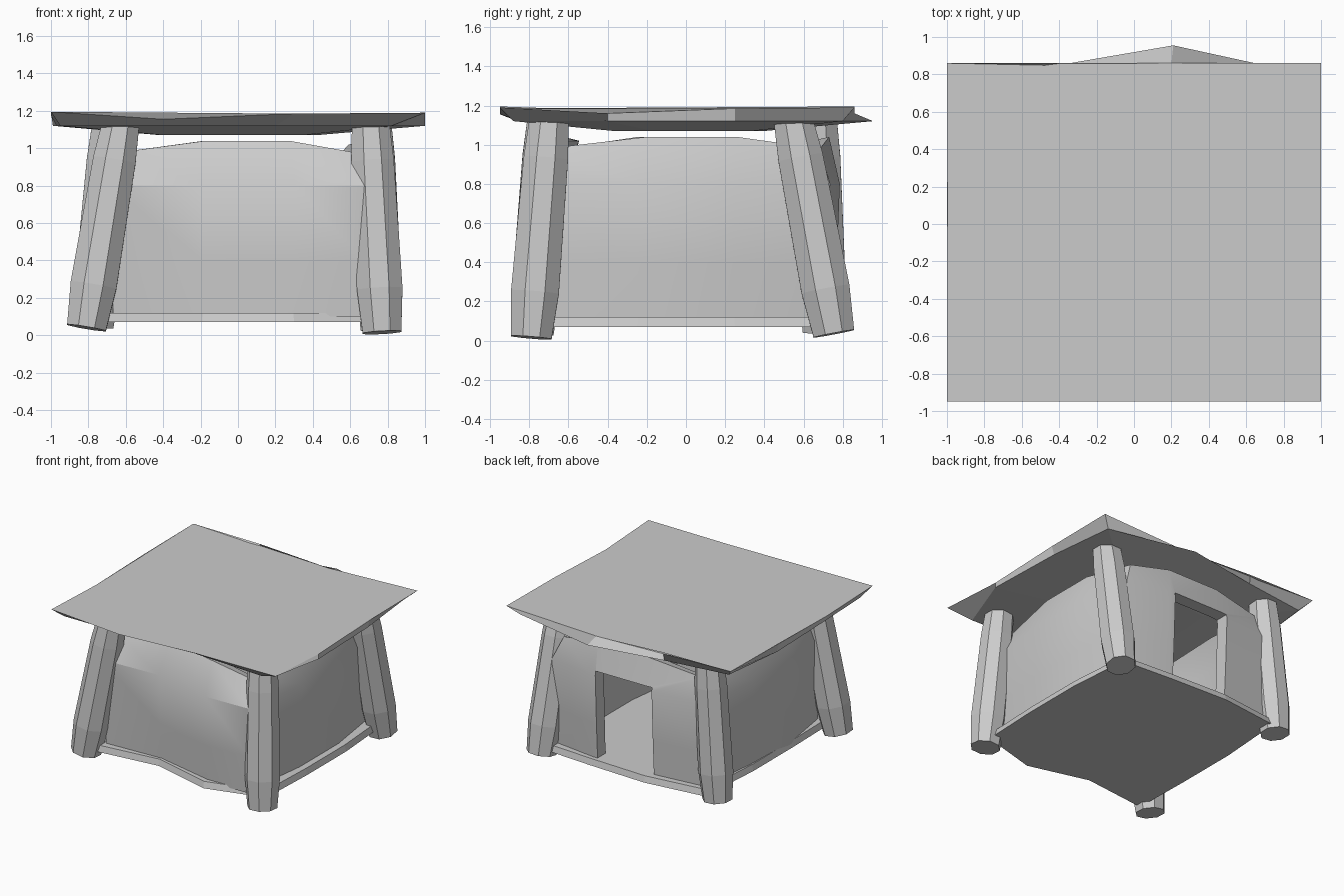
import bpy, bmesh
from math import cos, sin, pi
from mathutils import Vector

if "Cube" in bpy.data.objects:
    bpy.data.objects.remove(bpy.data.objects["Cube"])


def loft(name, rings, smooth=False, tube=False):
    """Skin a stack of equal-length rings; cap the ends, or join last to first for a tube."""
    bm = bmesh.new()
    vr = [[bm.verts.new(p) for p in r] for r in rings]
    n = len(rings[0])
    for a, b in zip(vr, vr[1:] + (vr[:1] if tube else [])):
        for i in range(n):
            j = (i + 1) % n
            bm.faces.new((a[i], a[j], b[j], b[i]))
    if not tube:
        bm.faces.new(vr[0][::-1])
        bm.faces.new(vr[-1])
    bmesh.ops.recalc_face_normals(bm, faces=bm.faces)
    me = bpy.data.meshes.new(name)
    bm.to_mesh(me)
    bm.free()
    ob = bpy.data.objects.new(name, me)
    bpy.context.collection.objects.link(ob)
    if smooth:
        bpy.ops.object.select_all(action='DESELECT')
        ob.select_set(True)
        bpy.context.view_layer.objects.active = ob
        bpy.ops.object.shade_smooth_by_angle(angle=0.48)
    return ob


def ring(outline, s, z, lift=0.0, dy=0.0):
    """Scaled outline at height z; non-corner points are lifted to arch the edge."""
    return [(x * s, y * s + dy, z + (lift if i % 3 else 0)) for i, (x, y) in enumerate(outline)]


# uneven floor slab, every third point is a corner
slab = [(.77, -.74), (.3, -.87), (-.19, -.74), (-.73, -.8),
        (-.74, -.32), (-.74, .2), (-.70, .76), (-.2, .82),
        (.3, .8), (.75, .77), (.79, .25), (.79, -.25)]
loft("floor_slab", [ring(slab, 1, .07), ring(slab, .985, .12)])

# open-topped hut walls: up the outside, over the arched rim, down the inside
plan = [(.67, -.82), (.3, -.83), (-.19, -.72), (-.68, -.74),
        (-.75, -.3), (-.73, .2), (-.68, .72), (-.2, .77),
        (.3, .77), (.67, .72), (.74, .25), (.74, -.25)]
walls = loft("hut_walls", [ring(plan, .98, .1), ring(plan, 1.0, .4), ring(plan, 1.02, .8),
                           ring(plan, .91, .98, .06, .03), ring(plan, .80, .96, .06, .03),
                           ring(plan, .88, .8), ring(plan, .85, .1)], True, True)

# back doorway
door_plan = [(-.24, .45), (.26, .45), (.26, 1.0), (-.24, 1.0)]
door = loft("door_cutter", [[(x, y, z) for x, y in door_plan] for z in (.05, .83)])
door.hide_render = True
door.hide_set(True)
m = walls.modifiers.new("doorway", 'BOOLEAN')
m.operation = 'DIFFERENCE'
m.solver = 'EXACT'
m.object = door


# leaning octagonal corner posts
def post(name, foot, head):
    a, b = Vector(foot), Vector(head)
    lean = (b - a) / (b.z - a.z)
    rings = []
    for t, r in ((0, .112), (.21, .132), (.83, .122), (1, .11)):
        c = a.lerp(b, t)
        pts = []
        for k in range(8):
            u = (k + .5) * pi / 4
            dx, dy = r * cos(u), r * sin(u)
            tilt = lean.x * dx + lean.y * dy if t < .9 else 0
            pts.append((c.x + dx, c.y + dy, c.z - tilt))
        rings.append(pts)
    return loft(name, rings)


post("front_left_post", (-.81, -.78, .04), (-.63, -.71, 1.12))
post("front_right_post", (.77, -.79, .015), (.71, -.70, 1.12))
post("back_right_post", (.76, .755, .035), (.72, .55, 1.12))
post("back_left_post", (-.77, .70, .045), (-.68, .67, 1.12))

# roof slab: sagging belly, level lower rim, then wider square top rim with dips
under = [(.82, -.88), (.2, -.84), (-.4, -.86), (-.95, -.86),
         (-.97, -.4), (-.99, .25), (-.93, .78), (-.4, .85),
         (.21, .955), (.92, .80), (.98, .25), (1, -.4)]
top = [(1, -.95, 1.19), (.3, -.95, 1.185), (-.4, -.95, 1.155), (-1, -.95, 1.195),
       (-1, -.38, 1.175), (-1, .25, 1.19), (-1, .86, 1.195), (-.4, .86, 1.19),
       (.2, .86, 1.16), (1, .86, 1.19), (1, .25, 1.185), (1, -.4, 1.16)]
loft("roof_slab", [ring(under, .42, 1.07), ring(under, 1, 1.12), top])
